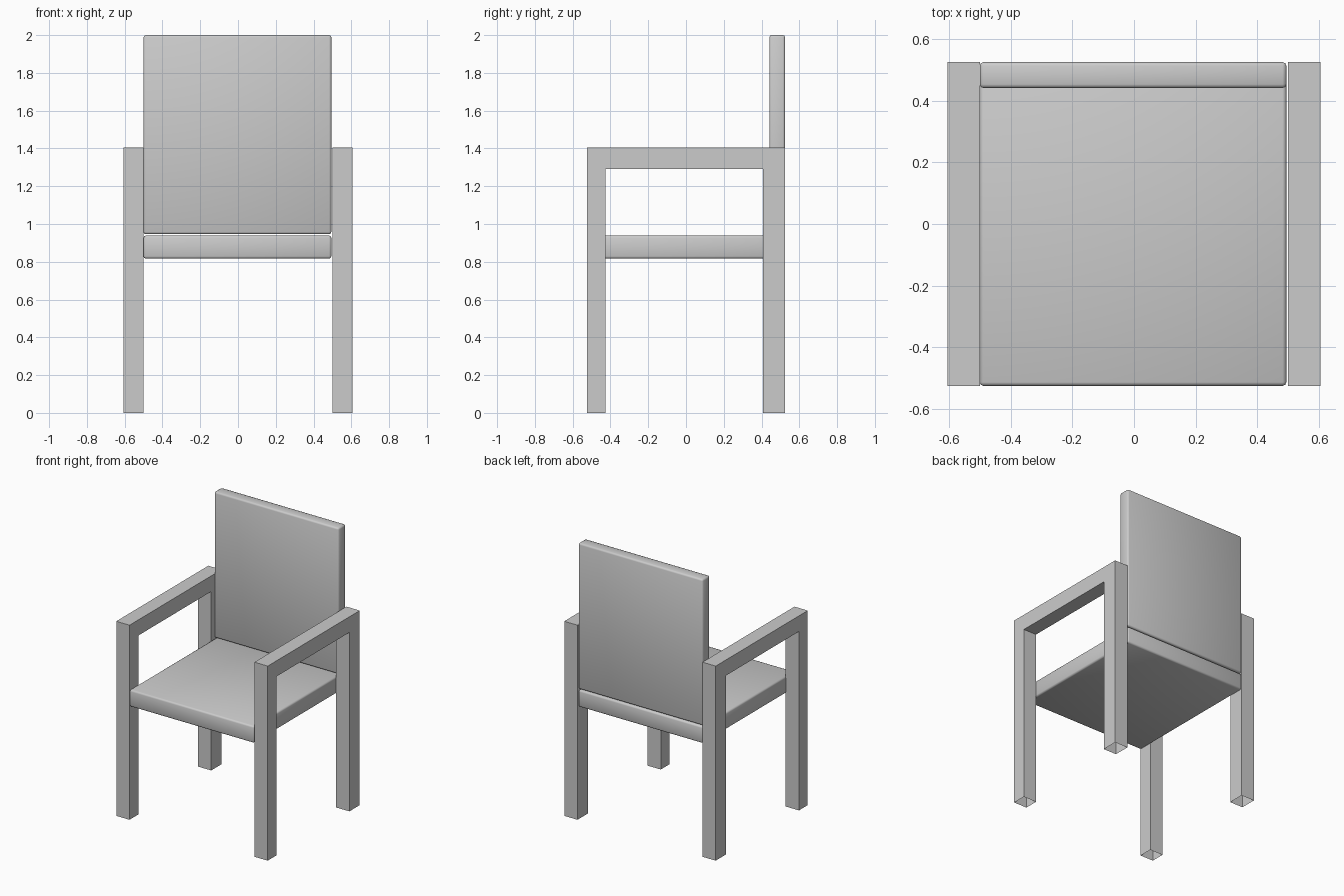
import bpy
import bmesh
from mathutils import Vector

cube = bpy.data.objects.get("Cube")
if cube:
    bpy.data.objects.remove(cube, do_unlink=True)

# One plain grey for the whole chair
grey = bpy.data.materials.new("light grey")
grey.use_nodes = True
grey.diffuse_color = (0.6, 0.6, 0.6, 1)
grey.node_tree.nodes["Principled BSDF"].inputs["Base Color"].default_value = (0.6, 0.6, 0.6, 1)


def add_object(name, bm):
    mesh = bpy.data.meshes.new(name)
    bm.to_mesh(mesh)
    bm.free()
    mesh.materials.append(grey)
    obj = bpy.data.objects.new(name, mesh)
    bpy.context.collection.objects.link(obj)
    return obj


def cushion(name, low, high, bevel=0.012):
    """Box between two corners, with softened, smooth-shaded edges."""
    low, high = Vector(low), Vector(high)
    size, middle = high - low, (low + high) / 2
    bm = bmesh.new()
    bmesh.ops.create_cube(bm, size=1)
    for v in bm.verts:
        v.co = Vector(a * b for a, b in zip(v.co, size)) + middle
    bmesh.ops.bevel(bm, geom=bm.edges[:], offset=bevel, segments=2,
                    profile=0.5, affect='EDGES')
    for f in bm.faces:
        f.smooth = True
    return add_object(name, bm)


# Seat and backrest
cushion("seat", (-0.5, -0.525, 0.817), (0.494, 0.525, 0.939))
cushion("backrest", (-0.5, 0.441, 0.946), (0.494, 0.525, 2.0))

# Legs and armrest: one extruded arch with open feet, mirrored to both sides
profile = [(-0.525, 0), (-0.525, 1.405), (0.525, 1.405), (0.525, 0),
           (0.407, 0), (0.407, 1.292), (-0.425, 1.292), (-0.425, 0)]
inner, outer = 0.499, 0.605
bm = bmesh.new()
face = bm.faces.new([bm.verts.new((inner, y, z)) for y, z in profile])
extruded = bmesh.ops.extrude_face_region(bm, geom=[face], use_keep_orig=True)
for v in extruded["geom"]:
    if isinstance(v, bmesh.types.BMVert):
        v.co.x = outer
bmesh.ops.recalc_face_normals(bm, faces=bm.faces[:])
feet = [f for f in bm.faces if all(v.co.z < 0.001 for v in f.verts)]
bmesh.ops.delete(bm, geom=feet, context='FACES_ONLY')
frame = add_object("leg_and_armrest_frames", bm)
frame.modifiers.new("Mirror", 'MIRROR')
